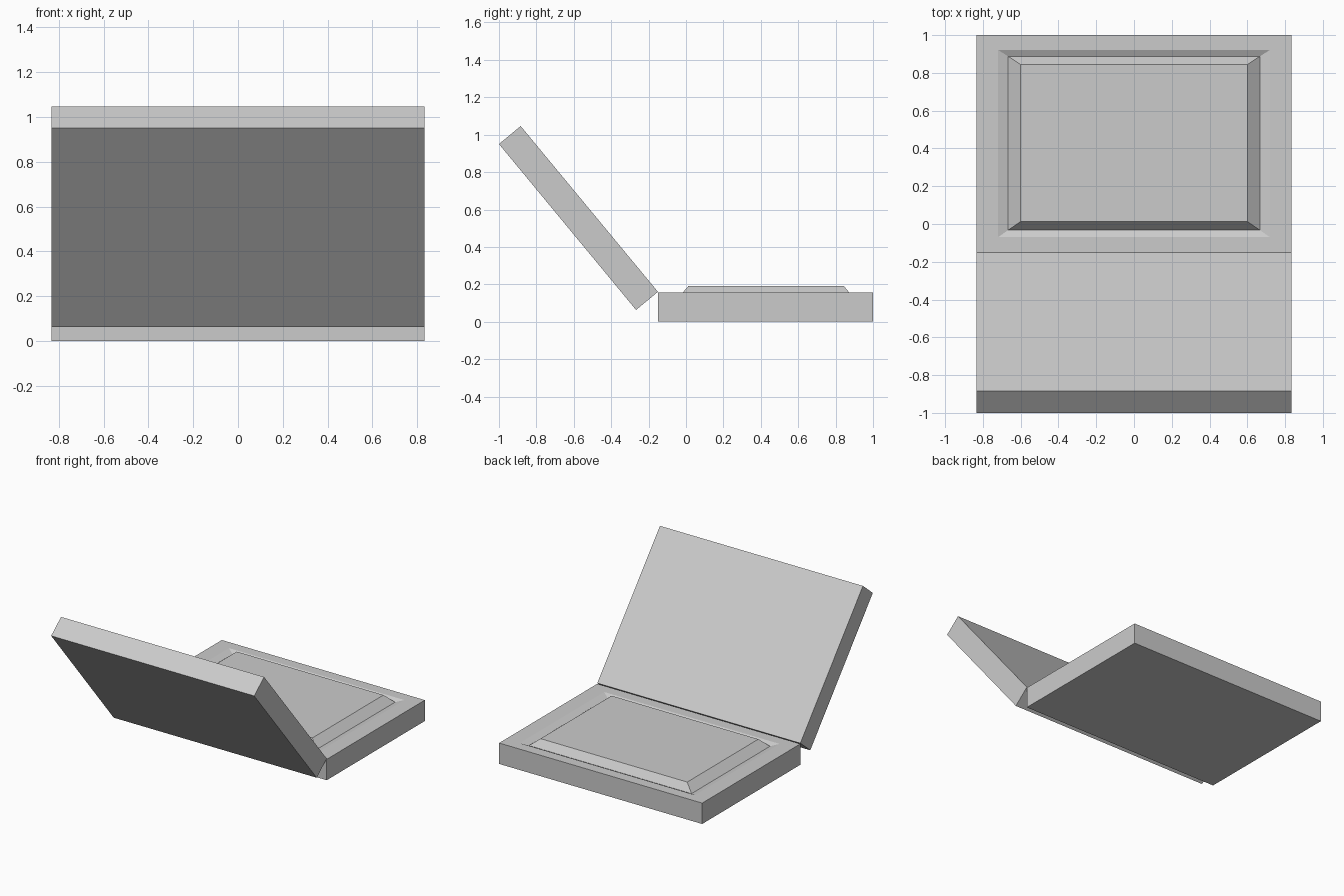
import bpy, bmesh

if "Cube" in bpy.data.objects:
    bpy.data.objects.remove(bpy.data.objects["Cube"])

W = 0.833  # shared half width


def make_object(name, bm):
    bmesh.ops.recalc_face_normals(bm, faces=bm.faces)
    mesh = bpy.data.meshes.new(name)
    bm.to_mesh(mesh)
    bm.free()
    obj = bpy.data.objects.new(name, mesh)
    bpy.context.collection.objects.link(obj)
    return obj


def stacked_rects(name, rects):
    """Join rectangles (half width, front y, back y, z) into a closed solid."""
    bm = bmesh.new()
    loops = [[bm.verts.new(p) for p in ((-w, y0, z), (w, y0, z), (w, y1, z), (-w, y1, z))]
             for w, y0, y1, z in rects]
    for a, b in zip(loops, loops[1:]):
        for i in range(4):
            j = (i + 1) % 4
            bm.faces.new((a[i], a[j], b[j], b[i]))
    bm.faces.new(loops[0][::-1])
    bm.faces.new(loops[-1])
    return make_object(name, bm)


def extruded_profile(name, points):
    """Sweep a y-z profile across the full width."""
    bm = bmesh.new()
    face = bm.faces.new([bm.verts.new((-W, y, z)) for y, z in points])
    res = bmesh.ops.extrude_face_region(bm, geom=[face], use_keep_orig=True)
    verts = [g for g in res["geom"] if isinstance(g, bmesh.types.BMVert)]
    bmesh.ops.translate(bm, verts=verts, vec=(2 * W, 0, 0))
    return make_object(name, bm)


# Base: slab, shallow groove around the panel, raised bevelled panel
stacked_rects("base", [
    (W, -0.15, 1.0, 0.0),
    (W, -0.15, 1.0, 0.155),
    (0.72, -0.07, 0.922, 0.155),
    (0.667, -0.033, 0.888, 0.138),
    (0.602, 0.012, 0.845, 0.19),
])

# Lid: slab tilted open, touching the base at its hinge edge
extruded_profile("lid", [(-1.0, 0.95), (-0.267, 0.063), (-0.15, 0.16), (-0.884, 1.046)])
